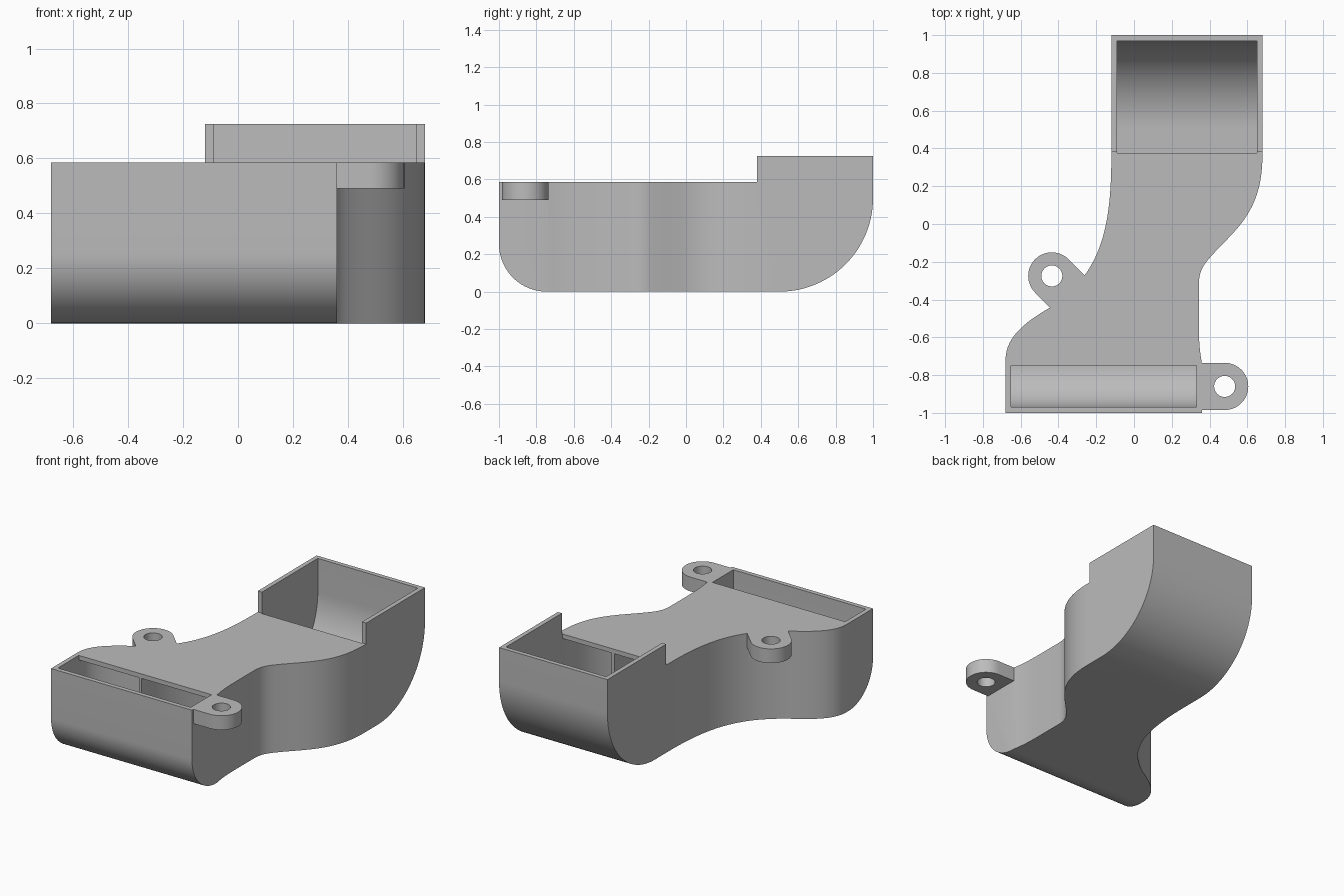
import bpy, bmesh, math
from mathutils import Vector
from mathutils.geometry import interpolate_bezier

WALL = 0.03
ROOF = 0.585

cube = bpy.data.objects.get("Cube")
if cube:
    bpy.data.objects.remove(cube)

grey = bpy.data.materials.new("light grey plastic")
grey.use_nodes = True
grey.diffuse_color = (0.5, 0.5, 0.5, 1)
grey.node_tree.nodes["Principled BSDF"].inputs["Base Color"].default_value = (0.5, 0.5, 0.5, 1)


def prism(name, points, low, high, axis="z"):
    """Extrude a 2D outline along z (points are x, y) or along x (points are y, z)."""
    bm = bmesh.new()
    place = (lambda p: (p[0], p[1], low)) if axis == "z" else (lambda p: (low, p[0], p[1]))
    face = bm.faces.new([bm.verts.new(place(p)) for p in points])
    out = bmesh.ops.extrude_face_region(bm, geom=[face])
    move = Vector((0, 0, high - low)) if axis == "z" else Vector((high - low, 0, 0))
    bmesh.ops.translate(bm, vec=move, verts=[v for v in out["geom"] if isinstance(v, bmesh.types.BMVert)])
    bmesh.ops.recalc_face_normals(bm, faces=bm.faces)
    mesh = bpy.data.meshes.new(name)
    bm.to_mesh(mesh)
    bm.free()
    mesh.materials.append(grey)
    obj = bpy.data.objects.new(name, mesh)
    bpy.context.collection.objects.link(obj)
    return obj


def combine(target, tool, operation):
    """Apply a boolean and remove the tool."""
    mod = target.modifiers.new("combine", "BOOLEAN")
    mod.operation, mod.object, mod.solver = operation, tool, "EXACT"
    bpy.context.view_layer.objects.active = target
    bpy.ops.object.modifier_apply(modifier=mod.name)
    bpy.data.objects.remove(tool)


def bezier(a, b, c, d, steps=14):
    return [p.to_2d() for p in interpolate_bezier(*[Vector(p).to_3d() for p in (a, b, c, d)], steps)]


def arc(cx, cy, r, start, end, steps=20):
    angles = [math.radians(start + (end - start) * i / steps) for i in range(steps + 1)]
    return [Vector((cx + r * math.cos(a), cy + r * math.sin(a))) for a in angles]


def inset(points, dist):
    """Offset a counter-clockwise outline inward."""
    result = []
    for i, p in enumerate(points):
        d1 = (p - points[i - 1]).normalized()
        d2 = (points[(i + 1) % len(points)] - p).normalized()
        n1, n2 = Vector((-d1.y, d1.x)), Vector((-d2.y, d2.x))
        result.append(p + (n1 + n2) * dist / (1 + n1.dot(n2)))
    return result


# Plan outline of the duct, overlong at both ends
right_edge = [Vector((0.36, -1.2))]
right_edge += bezier((0.36, -0.74), (0.345, -0.66), (0.343, -0.6), (0.343, -0.52), 8)
right_edge += bezier((0.343, -0.32), (0.343, -0.25), (0.37, -0.215), (0.4, -0.18), 10)
right_edge += bezier((0.4, -0.18), (0.52, -0.04), (0.68, 0.05), (0.68, 0.36), 20)[1:]
left_edge = bezier((-0.12, 0.35), (-0.12, 0.05), (-0.16, -0.13), (-0.26, -0.27), 18)
left_edge += bezier((-0.26, -0.27), (-0.3, -0.33), (-0.38, -0.4), (-0.44, -0.44), 8)[1:]
left_edge += bezier((-0.44, -0.44), (-0.58, -0.52), (-0.68, -0.6), (-0.68, -0.72), 16)[1:]
plan = right_edge + [Vector((0.68, 1.2)), Vector((-0.12, 1.2))] + left_edge + [Vector((-0.68, -1.2))]


def side(gap):
    """Rounded underside, from the front wall to the back wall."""
    return arc(-0.745, 0.255, 0.255 - gap, 180, 270) + arc(0.5, 0.5, 0.5 - gap, 270, 360, 28)


# Outer shell
body = prism("duct_body", plan, -0.5, 1.5)
outer_side = side(0) + [(1, 0.725), (0.38, 0.725), (0.38, ROOF), (-1, ROOF)]
combine(body, prism("outer_side", outer_side, -1, 1, "x"), "INTERSECT")

# Hollow channel with an opening at each end
channel = prism("channel", inset(plan, WALL), -0.4, 1.4)
inner_side = side(WALL) + [(0.97, 1), (0.375, 1), (0.375, ROOF - WALL),
                           (-0.75, ROOF - WALL), (-0.75, 1), (-0.97, 1)]
combine(channel, prism("inner_side", inner_side, -1, 1, "x"), "INTERSECT")
combine(body, channel, "DIFFERENCE")


# Mounting ears: rounded tab with a screw hole, reaching into the wall
def ear(x, y, heading, reach):
    a = math.radians(heading)
    ahead, across = Vector((math.cos(a), math.sin(a))), Vector((-math.sin(a), math.cos(a)))
    centre = Vector((x, y))
    outline = arc(x, y, 0.125, heading + 90, heading + 270, 28)
    outline += [centre + ahead * reach - across * 0.125, centre + ahead * reach + across * 0.125]
    tab = prism("ear", outline, 0.49, ROOF)
    combine(tab, prism("hole", arc(x, y, 0.056, 0, 345, 23), 0.3, 0.8), "DIFFERENCE")
    combine(body, tab, "UNION")


ear(0.48, -0.86, 180, 0.135)
ear(-0.435, -0.275, -45, 0.133)

# Thin guide vane down the middle of the channel
middle = bezier((-0.2, -0.745), (-0.18, -0.25), (0.28, -0.15), (0.28, 0.37), 24)
shift = Vector((0.01, 0))
vane = prism("guide_vane", [p + shift for p in middle] + [p - shift for p in reversed(middle)],
             WALL - 0.01, ROOF - 0.02)

for obj in (body, vane):
    bpy.ops.object.select_all(action="DESELECT")
    obj.select_set(True)
    bpy.context.view_layer.objects.active = obj
    bpy.ops.object.shade_smooth_by_angle(angle=math.radians(30))
